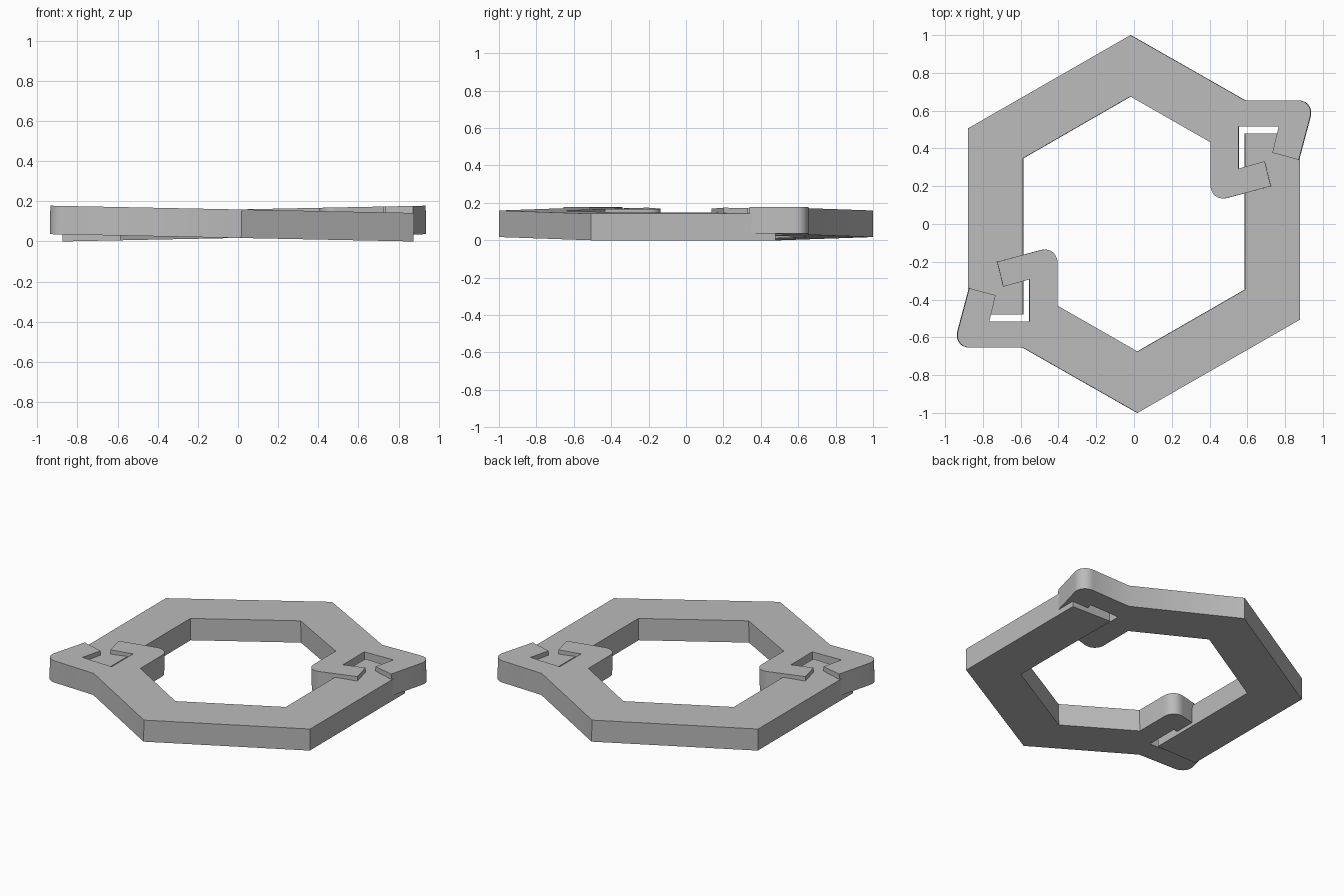
import bpy
import bmesh
import math
from mathutils import Matrix

cube = bpy.data.objects.get("Cube")
if cube:
    bpy.data.objects.remove(cube, do_unlink=True)

THICKNESS = 0.142
TILT = math.atan(0.02)   # each half leans so its hook rides over the other bar

grey = bpy.data.materials.new("plain grey")
grey.use_nodes = True
colour = (0.5, 0.5, 0.5, 1)
grey.diffuse_color = colour
grey.node_tree.nodes["Principled BSDF"].inputs["Base Color"].default_value = colour

# Outline of one half: plain bar, angled arms, then the hooked clasp
bar_and_arms = [(0.59, 0.655), (-0.016, 1.0), (-0.875, 0.507), (-0.875, -0.478),
                (-0.586, -0.478), (-0.586, 0.347), (-0.016, 0.675), (0.408, 0.432)]
inner_corner = (0.408, 0.1145)
outer_corner = (0.959, 0.655)
hook_opening = [(0.727, 0.2), (0.695, 0.332), (0.557, 0.294), (0.557, 0.515),
                (0.769, 0.515), (0.735, 0.377), (0.875, 0.34)]
outline = bar_and_arms + [inner_corner] + hook_opening + [outer_corner]


def make_half(name, turn):
    bm = bmesh.new()
    base = bm.faces.new([bm.verts.new((x, y, 0)) for x, y in outline])
    raised = bmesh.ops.extrude_face_region(bm, geom=[base], use_keep_orig=True)
    top_verts = [v for v in raised["geom"] if isinstance(v, bmesh.types.BMVert)]
    bmesh.ops.translate(bm, verts=top_verts, vec=(0, 0, THICKNESS))
    bmesh.ops.recalc_face_normals(bm, faces=bm.faces)

    # Round the two outside corners of the hook
    def is_rounded(edge):
        a, b = (v.co for v in edge.verts)
        upright = (a.xy - b.xy).length < 1e-5
        return upright and any(math.dist(a.xy, c) < 1e-4
                               for c in (inner_corner, outer_corner))

    bmesh.ops.bevel(bm, geom=[e for e in bm.edges if is_rounded(e)],
                    offset=0.092, offset_type="OFFSET", segments=10,
                    profile=0.5, affect="EDGES")

    # Lean the half, lift it to the ground plane and turn it into place
    place = (Matrix.Rotation(turn, 4, "Z")
             @ Matrix.Translation((0, 0, 0.0175))
             @ Matrix.Rotation(-TILT, 4, "Y"))
    bm.transform(place)
    mesh = bpy.data.meshes.new(name)
    bm.to_mesh(mesh)
    bm.free()
    mesh.materials.append(grey)
    half = bpy.data.objects.new(name, mesh)
    bpy.context.collection.objects.link(half)
    return half


halves = [make_half("back_half", 0), make_half("front_half", math.pi)]

# Smooth the rounded corners, keep the rest crisp
bpy.ops.object.select_all(action="DESELECT")
for half in halves:
    half.select_set(True)
bpy.context.view_layer.objects.active = halves[0]
bpy.ops.object.shade_smooth_by_angle(angle=math.radians(30))
